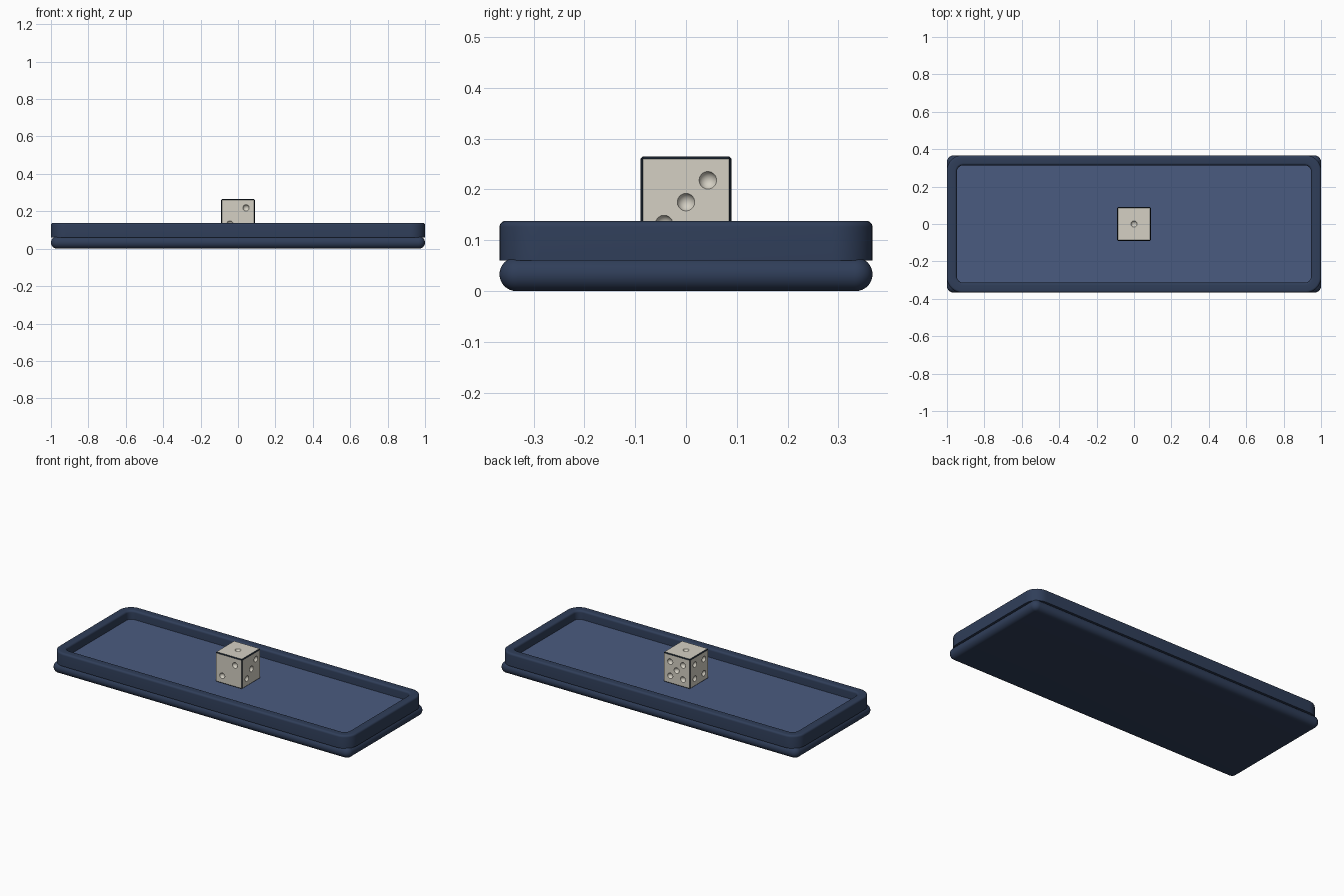
import bpy, bmesh
from math import sin, cos, pi
from mathutils import Vector, Matrix

cube = bpy.data.objects.get("Cube")
if cube:
    bpy.data.objects.remove(cube, do_unlink=True)


def material(name, rgb):
    m = bpy.data.materials.new(name)
    m.use_nodes = True
    m.diffuse_color = (*rgb, 1)
    m.node_tree.nodes["Principled BSDF"].inputs["Base Color"].default_value = (*rgb, 1)
    return m


navy = material("navy", (0.029, 0.048, 0.1))
felt = material("slate blue felt", (0.068, 0.105, 0.215))
ivory = material("ivory", (0.66, 0.63, 0.55))
dark = material("dark edge", (0.008, 0.014, 0.024))

HALF_X, HALF_Y = 1.0, 0.367


def finish(name, bm, mats, angle=0.6):
    bmesh.ops.recalc_face_normals(bm, faces=bm.faces[:])
    mesh = bpy.data.meshes.new(name)
    bm.to_mesh(mesh)
    bm.free()
    ob = bpy.data.objects.new(name, mesh)
    bpy.context.collection.objects.link(ob)
    for m in mats:
        mesh.materials.append(m)
    smooth(ob, angle)
    return ob


def smooth(ob, angle):
    bpy.ops.object.select_all(action='DESELECT')
    ob.select_set(True)
    bpy.context.view_layer.objects.active = ob
    bpy.ops.object.shade_smooth_by_angle(angle=angle)


def rounded_loop(bm, inset, z, radius, segs=10):
    """Rounded rectangle, inset from the tray outline."""
    cx, cy = HALF_X - inset - radius, HALF_Y - inset - radius
    verts = []
    for q, (sx, sy) in enumerate([(1, 1), (-1, 1), (-1, -1), (1, -1)]):
        for i in range(segs + 1):
            a = (q + i / segs) * pi / 2
            verts.append(bm.verts.new((sx * cx + radius * cos(a), sy * cy + radius * sin(a), z)))
    return verts


def loft(name, profile, mat, ring=False):
    """Skin a stack of (inset, z, corner radius) loops; cap it, or close it into a ring."""
    bm = bmesh.new()
    loops = [rounded_loop(bm, *p) for p in profile]
    pairs = list(zip(loops, loops[1:]))
    if ring:
        pairs.append((loops[-1], loops[0]))
    else:
        bm.faces.new(loops[0])
        bm.faces.new(loops[-1])
    for a, b in pairs:
        for i in range(len(a)):
            j = (i + 1) % len(a)
            bm.faces.new((a[i], a[j], b[j], b[i]))
    return finish(name, bm, [mat])


# Base slab with a full round edge
R = 0.033
base = []
for i in range(17):
    a = -pi / 2 + pi * i / 16
    inset = R * (1 - cos(a))
    base.append((inset, R * (1 + sin(a)), R + 0.003 - inset))
loft("tray_base", base, navy)

# Raised rim with softened top edges
OUT_R, IN_R, WALL, TOP, SOFT = 0.08, 0.035, 0.053, 0.138, 0.012
rim = [(0, 0.06, OUT_R)]
for i in range(6):
    a = pi / 2 * i / 5
    inset = SOFT * (1 - cos(a))
    rim.append((inset, TOP - SOFT * (1 - sin(a)), OUT_R - inset))
for i in range(6):
    a = pi / 2 * (1 - i / 5)
    back = SOFT * (1 - cos(a))
    rim.append((WALL - back, TOP - SOFT * (1 - sin(a)), IN_R + back))
rim.append((WALL, 0.06, IN_R))
loft("tray_rim", rim, navy, ring=True)

# Felt floor inside the rim
loft("felt_floor", [(WALL - 0.005, 0.062, IN_R + 0.005), (WALL - 0.005, 0.085, IN_R + 0.005)], felt)

# Die body with dark bevelled edges
SIDE, H = 0.18, 0.09
CENTRE = Vector((0, 0, 0.175))
bm = bmesh.new()
bmesh.ops.create_cube(bm, size=SIDE, matrix=Matrix.Translation(CENTRE))
bmesh.ops.bevel(bm, geom=bm.edges[:], offset=0.005, segments=1, affect='EDGES')
bm.normal_update()
for f in bm.faces:
    f.material_index = 0 if max(abs(c) for c in f.normal) > 0.95 else 1
die = finish("die", bm, [ivory, dark])

# Pip dimples: each face has a normal, two in-plane axes and a pip pattern
X, Y, Z = Vector((1, 0, 0)), Vector((0, 1, 0)), Vector((0, 0, 1))
diagonal = [(1, 1), (-1, -1)]
corners = diagonal + [(1, -1), (-1, 1)]
faces = [
    (Z, X, Y, [(0, 0)]),
    (-Y, X, Z, diagonal),
    (X, Y, Z, diagonal + [(0, 0)]),
    (-X, Y, Z, corners),
    (Y, X, Z, corners + [(0, 0)]),
    (-Z, X, Y, corners + [(0, 1), (0, -1)]),
]
bm = bmesh.new()
for n, u, v, pips in faces:
    for a, b in pips:
        p = CENTRE + n * (H + 0.005) + (u * a + v * b) * 0.043
        bmesh.ops.create_uvsphere(bm, u_segments=20, v_segments=14, radius=0.018,
                                  matrix=Matrix.Translation(p))
cutter = finish("pip_cutter", bm, [ivory])
cutter.hide_render = True

cut = die.modifiers.new("pips", 'BOOLEAN')
cut.operation = 'DIFFERENCE'
cut.solver = 'EXACT'
cut.object = cutter
bpy.context.view_layer.objects.active = die
bpy.ops.object.modifier_apply(modifier=cut.name)
bpy.data.objects.remove(cutter, do_unlink=True)
smooth(die, 0.5)
